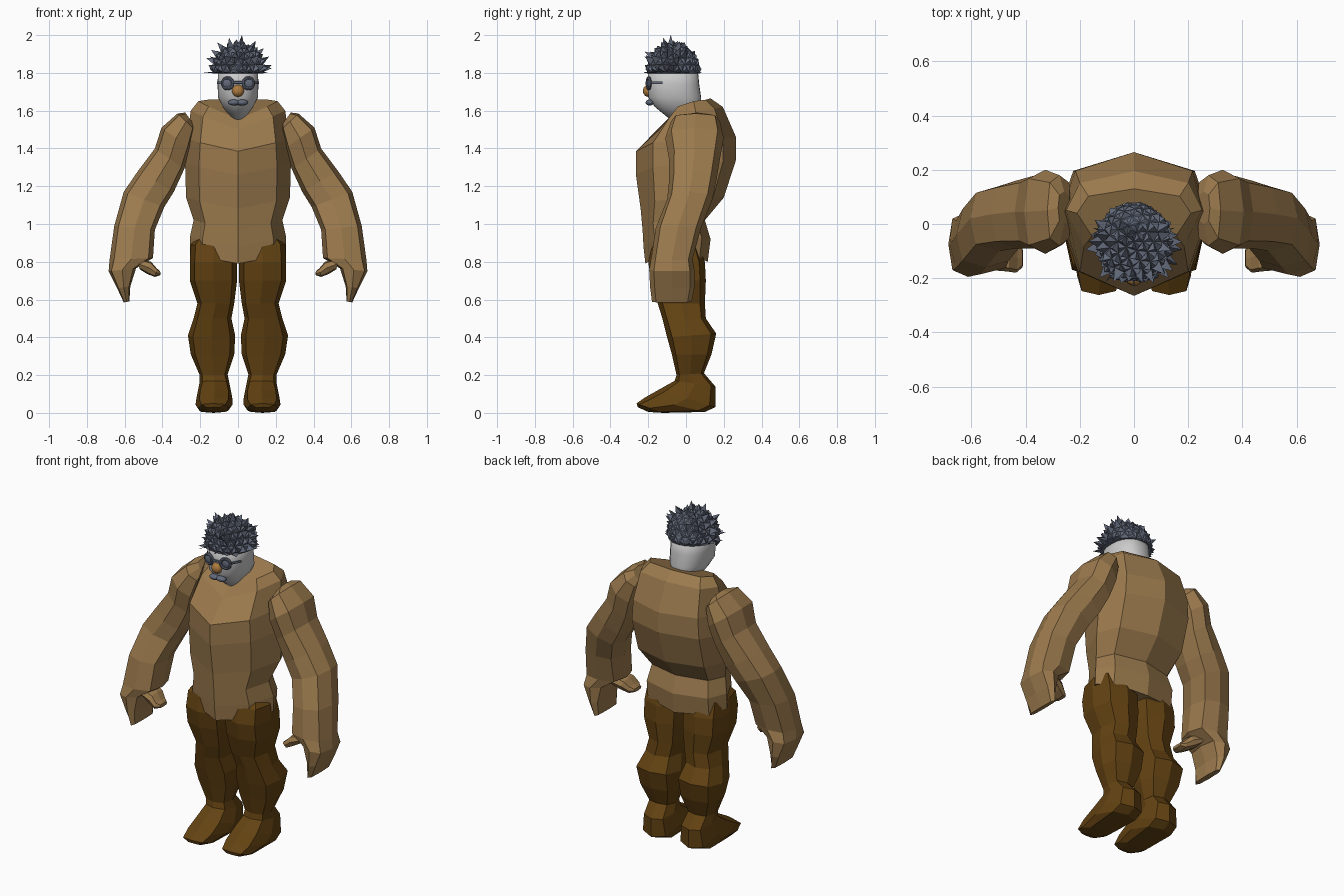
import bpy, bmesh, math, random
from mathutils import Vector, Matrix

cube = bpy.data.objects.get("Cube")
if cube:
    bpy.data.objects.remove(cube, do_unlink=True)
random.seed(4)


def material(name, r, g, b):
    m = bpy.data.materials.new(name)
    m.use_nodes = True
    m.diffuse_color = (r, g, b, 1)
    bsdf = m.node_tree.nodes["Principled BSDF"]
    bsdf.inputs["Base Color"].default_value = (r, g, b, 1)
    bsdf.inputs["Roughness"].default_value = 0.8
    return m


TAN = material("tan sweater", 0.33, 0.195, 0.075)
BROWN = material("dark brown", 0.125, 0.055, 0.006)
GREY = material("pale grey", 0.6, 0.6, 0.6)
SLATE = material("slate", 0.12, 0.14, 0.19)
ORANGE = material("orange nose", 0.42, 0.2, 0.05)


def finish(name, bm, mat, smooth=False):
    bmesh.ops.recalc_face_normals(bm, faces=bm.faces)
    for f in bm.faces:
        f.smooth = smooth
    mesh = bpy.data.meshes.new(name)
    bm.to_mesh(mesh)
    bm.free()
    mesh.materials.append(mat)
    obj = bpy.data.objects.new(name, mesh)
    bpy.context.collection.objects.link(obj)
    return obj


def loft(name, rings, mat, smooth=False):
    """Skin a list of point rings and cap both ends."""
    bm = bmesh.new()
    loops = [[bm.verts.new(p) for p in ring] for ring in rings]
    n = len(loops[0])
    for a, b in zip(loops, loops[1:]):
        for i in range(n):
            j = (i + 1) % n
            bm.faces.new((a[i], a[j], b[j], b[i]))
    bm.faces.new(loops[0])
    bm.faces.new(loops[-1])
    return finish(name, bm, mat, smooth)


def oval(a, b, side, n=8, full=1.12):
    """Ring whose diameter runs from a to b, with half width vector side."""
    a, b, side = Vector(a), Vector(b), Vector(side)
    mid, half = (a + b) / 2, (b - a) / 2
    pts = []
    for i in range(n):
        t = 2 * math.pi * i / n
        k = 1 + (full - 1) * abs(math.sin(2 * t))
        pts.append(mid + half * math.cos(t) * k + side * math.sin(t) * k)
    return pts


def ball(name, centre, size, mat, segments=16):
    bm = bmesh.new()
    bmesh.ops.create_uvsphere(bm, u_segments=segments, v_segments=10, radius=1,
                              matrix=Matrix.Translation(centre) @ Matrix.Diagonal((*size, 1)))
    return finish(name, bm, mat, True)


# Sweater body: front, side and back heights, half width, front and back depth
def torso_ring(zf, zs, zb, w, f, b):
    depth = b - f
    half = [(0, f, zf), (w * 0.74, f + depth * 0.17, zs * 0.7 + zf * 0.3),
            (w, f + depth * 0.57, zs),
            (w * 0.8, b - depth * 0.13, (zs + zb) / 2), (0, b, zb)]
    return half + [(-x, y, z) for x, y, z in half[3:0:-1]]


torso = [
    (1.555, 1.65, 1.665, .21, -.08, .13),
    (1.50, 1.60, 1.62, .25, -.14, .195),
    (1.385, 1.45, 1.46, .27, -.265, .265),
    (1.26, 1.32, 1.34, .28, -.265, .265),
    (1.08, 1.14, 1.14, .275, -.24, .20),
    (.97, 1.02, 1.02, .235, -.23, .10),
    (.88, .93, .92, .255, -.225, .13),
    (.79, .84, .80, .255, -.215, .115),
]
loft("sweater_body", [torso_ring(*r) for r in torso], TAN)

# Arm and mitten: inner x, z, outer x, z, front and back depth
arm = [
    (.235, 1.53, .28, 1.59, 0, .12),
    (.23, 1.50, .32, 1.585, -.08, .18),
    (.25, 1.40, .405, 1.51, -.11, .20),
    (.285, 1.29, .44, 1.40, -.09, .18),
    (.34, 1.17, .53, 1.28, -.09, .16),
    (.39, 1.09, .605, 1.17, -.10, .14),
    (.44, .97, .655, .99, -.16, .08),
    (.45, .82, .68, .81, -.185, .035),
    (.54, .765, .685, .75, -.195, .045),
    (.57, .67, .64, .66, -.19, .045),
    (.575, .59, .605, .585, -.18, .03),
]
thumb = [
    (.52, .76, .54, .82, -.17, -.03),
    (.48, .735, .46, .80, -.175, -.05),
    (.44, .72, .43, .765, -.18, -.07),
    (.41, .73, .412, .75, -.16, -.09),
]

# Trouser leg and shoe: front y, z, back y, z, inner and outer x
leg = [
    (-.12, .95, .04, .95, .06, .20),
    (-.18, .89, .07, .89, .01, .25),
    (-.20, .80, .10, .80, .005, .255),
    (-.185, .70, .105, .70, .005, .255),
    (-.15, .58, .10, .58, .02, .215),
    (-.125, .50, .105, .50, .035, .235),
    (-.10, .40, .16, .42, .015, .265),
    (-.075, .31, .135, .31, .02, .25),
    (-.05, .20, .095, .21, .055, .205),
    (-.06, .17, .155, .14, .045, .205),
    (-.14, .125, .155, .03, .03, .22),
    (-.22, .08, .10, .005, .03, .225),
    (-.262, .05, -.12, 0, .05, .21),
    (-.255, .03, -.20, .005, .09, .17),
]


def arm_ring(s, xi, zi, xo, zo, f, b):
    y = (f + b) / 2
    return oval((s * xi, y, zi), (s * xo, y, zo), (0, (b - f) / 2, 0))


def leg_ring(s, yf, zf, yb, zb, xi, xo):
    x = s * (xi + xo) / 2
    return oval((x, yf, zf), (x, yb, zb), ((xo - xi) / 2, 0, 0))


for side, s in (("left", 1), ("right", -1)):
    loft(side + "_arm", [arm_ring(s, *r) for r in arm], TAN)
    loft(side + "_thumb", [arm_ring(s, *r) for r in thumb], TAN)
    loft(side + "_leg", [leg_ring(s, *r) for r in leg], BROWN)

# Head: height, half width, front and back depth
head = [(1.84, .105, -.20, .06), (1.74, .108, -.203, .07), (1.67, .106, -.20, .08),
        (1.62, .08, -.165, .08), (1.55, .03, -.08, .05)]
loft("head", [oval((0, f, z), (0, b, z), (w, 0, 0), 20, 1.06)
              for z, w, f, b in head], GREY, True)

# Spiky hair: half ball with every facet pulled out to a random point
bm = bmesh.new()
bmesh.ops.create_icosphere(bm, subdivisions=3, radius=1)
bmesh.ops.bisect_plane(bm, geom=bm.verts[:] + bm.edges[:] + bm.faces[:],
                       plane_co=(0, 0, -.05), plane_no=(0, 0, 1), clear_inner=True)
rim = [e for e in bm.edges if e.is_boundary]
facets = bm.faces[:]
tips = bmesh.ops.poke(bm, faces=facets)["verts"]
for v in tips:
    out = v.co.normalized()
    reach = random.choice((.06, .1, .15, .2, .36))
    if out.y > 0.5:
        reach *= 0.4
    v.co += out * reach + Vector((0, 0, .02))
bmesh.ops.holes_fill(bm, edges=rim)
top = max(v.co.z for v in bm.verts)
for v in bm.verts:
    v.co = (v.co.x * .135, -.065 + v.co.y * .14, 1.805 + v.co.z * .195 / top)
finish("hair", bm, SLATE)

# Glasses, nose and mouth
for side, s in (("left", 1), ("right", -1)):
    bpy.ops.mesh.primitive_torus_add(major_segments=20, minor_segments=8,
                                     major_radius=.028, minor_radius=.009,
                                     location=(s * .055, -.198, 1.745),
                                     rotation=(math.pi / 2, 0, s * .25))
    rim_obj = bpy.context.object
    rim_obj.name = side + "_glasses_rim"
    rim_obj.data.materials.append(SLATE)
    bpy.ops.object.shade_smooth_by_angle()
    ball(side + "_lens", (s * .055, -.195, 1.745), (.028, .012, .028), SLATE)
    loft(side + "_temple", [oval((s * x, y, 1.74), (s * x, y, 1.755), (0, .006, 0))
                            for x, y in ((.08, -.185), (.112, -.13))], SLATE)
    ball(side + "_lip", (s * .022, -.192, 1.643), (.032, .022, .016), SLATE)
loft("glasses_bridge", [oval((x, -.205, 1.742), (x, -.205, 1.756), (0, .006, 0))
                        for x in (-.03, .03)], SLATE)
ball("nose", (0, -.2, 1.705), (.032, .028, .032), ORANGE)
